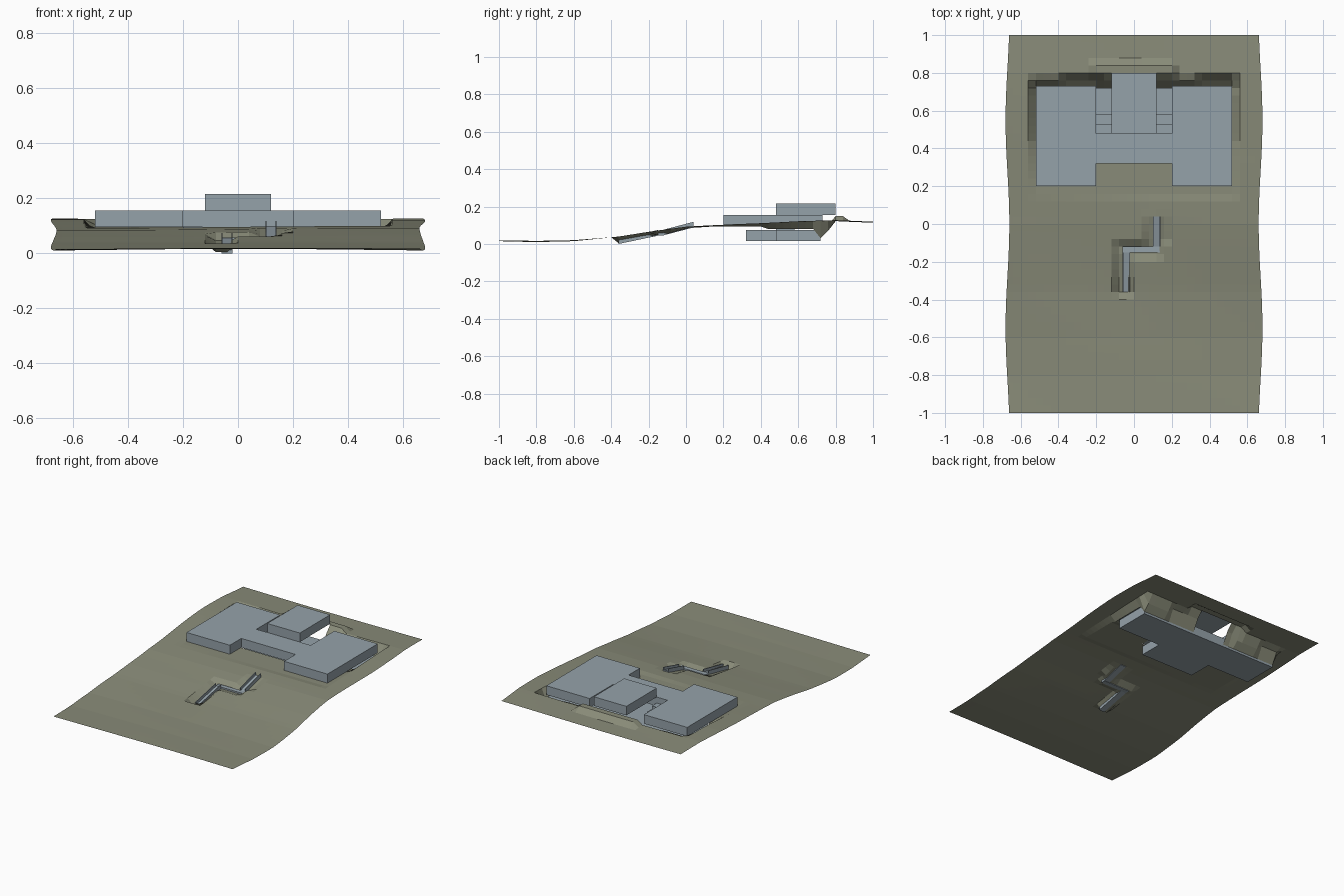
import bpy, bmesh, math
from mathutils import Vector

if "Cube" in bpy.data.objects:
    bpy.data.objects.remove(bpy.data.objects["Cube"])


def material(name, colour):
    m = bpy.data.materials.new(name)
    m.use_nodes = True
    m.diffuse_color = (*colour, 1)
    m.node_tree.nodes["Principled BSDF"].inputs["Base Color"].default_value = (*colour, 1)
    return m


stone = material("blue grey concrete", (0.30, 0.36, 0.40))
earth = material("olive earth", (0.25, 0.26, 0.19))


def finish(bm, name, mat):
    mesh = bpy.data.meshes.new(name)
    bm.to_mesh(mesh)
    bm.free()
    mesh.materials.append(mat)
    ob = bpy.data.objects.new(name, mesh)
    bpy.context.collection.objects.link(ob)
    return ob


def prism(name, outline, low, high):
    """Extrude a plan outline from low to high."""
    bm = bmesh.new()
    face = bm.faces.new([bm.verts.new((x, y, low)) for x, y in outline])
    top = bmesh.ops.extrude_face_region(bm, geom=[face])["geom"]
    for v in top:
        if isinstance(v, bmesh.types.BMVert):
            v.co.z = high
    bmesh.ops.recalc_face_normals(bm, faces=bm.faces)
    return finish(bm, name, stone)


def mirrored(half):
    """Complete a symmetric outline from its +x half."""
    return half + [(-x, y) for x, y in reversed(half)]


def block(name, x0, x1, y0, y1, low, high):
    return prism(name, [(x0, y0), (x1, y0), (x1, y1), (x0, y1)], low, high)


def sloped_bar(name, x0, x1, y0, y1, z0, z1, thick):
    """Bar rising from z0 at y0 to z1 at y1."""
    ob = block(name, x0, x1, y0, y1, 0, thick)
    for v in ob.data.vertices:
        v.co.z += z0 + (z1 - z0) * (v.co.y - y0) / (y1 - y0)


# Building: lower floor, main floor with two wings, upper floor
prism("lower_floor", mirrored([(0.2, 0.32), (0.2, 0.48), (0.52, 0.48), (0.52, 0.72)]), 0.015, 0.075)
prism("main_floor", mirrored([(0.2, 0.32), (0.2, 0.2), (0.52, 0.2), (0.52, 0.73),
                              (0.2, 0.73), (0.2, 0.48)]), 0.095, 0.155)
block("upper_floor", -0.12, 0.12, 0.48, 0.80, 0.155, 0.215)

# Courtyard steps beside the upper floor
for side, x in (("right", -0.2), ("left", 0.12)):
    for i in range(2):
        block(f"courtyard_step_{side}_{i}", x, x + 0.08, 0.48 + 0.05 * i,
              0.53 + 0.05 * i, 0.075, 0.115 - 0.02 * i)


# Garden stair: two ramps with side walls and a landing between
def ramp(name, x, y0, y1, z0, z1):
    sloped_bar(name, x, x + 0.04, y0, y1, z0, z1, 0.012)
    for i, wx in enumerate((x, x + 0.036)):
        sloped_bar(f"{name}_wall_{i}", wx, wx + 0.004, y0, y1, z0, z1, 0.03)


ramp("lower_ramp", -0.06, -0.36, -0.15, 0.0, 0.044)
ramp("upper_ramp", 0.10, -0.12, 0.04, 0.046, 0.088)
block("landing", -0.06, 0.14, -0.15, -0.12, 0.044, 0.058)

# Terrain heights along the depth
PROFILE = [(-1, 0.017), (-0.8, 0.012), (-0.6, 0.017), (-0.35, 0.04), (-0.2, 0.062),
           (0, 0.088), (0.1, 0.094), (0.3, 0.106), (0.6, 0.121), (0.8, 0.125), (1.01, 0.116)]


def slope(y):
    for (a, za), (b, zb) in zip(PROFILE, PROFILE[1:]):
        if y <= b:
            return za + (zb - za) * (y - a) / (b - a)
    return PROFILE[-1][1]


def ground(x, y):
    z = slope(y) + 0.004 * math.sin(3 * x + 2 * y) * math.cos(4 * y)
    # levelled ground beneath the building
    if abs(x) < 0.53 and 0.15 < y < 0.71:
        z = 0.093 if y < 0.43 else 0.08
    # excavation behind the lower floor
    if abs(x) < 0.53 and 0.71 < y < 0.73:
        z = 0.03
    if abs(x) < 0.53 and 0.75 < y < 0.77:
        z = 0.07 if -0.37 < x < -0.19 or 0.35 < x < 0.53 else 0.105
    # raised bank at the rear entrance
    if abs(x) < 0.21 and 0.79 < y < 0.87:
        z = 0.148
    # cut for the garden stair
    if -0.09 < x < 0 and -0.37 < y < -0.13:
        z = 0.004 + 0.044 * (y + 0.36) / 0.21
    elif -0.09 < x < 0.15 and -0.17 < y < -0.11:
        z = 0.048
    elif 0.07 < x < 0.17 and -0.12 < y < 0.05:
        z = 0.05 + 0.042 * (y + 0.12) / 0.16
    return max(z, 0.004)


def excavated(c):
    x, y = abs(c.x), c.y
    return (x < 0.52 and 0.48 < y < 0.72) or (x < 0.2 and 0.32 < y < 0.72) \
        or (x < 0.12 and 0.72 < y < 0.8)


bm = bmesh.new()
bmesh.ops.create_grid(bm, x_segments=34, y_segments=50, size=1)
for v in bm.verts:
    v.co.x *= 0.68
holes = [f for f in bm.faces if excavated(f.calc_center_median())]
bmesh.ops.delete(bm, geom=holes, context="FACES")
for v in bm.verts:
    x, y = v.co.x, v.co.y
    v.co.z = ground(x, y)
    # gently waving side borders
    if abs(x) > 0.67:
        v.co.x = math.copysign(0.67 - 0.01 * math.cos(math.tau * y / 1.1), x)
finish(bm, "terrain", earth)
